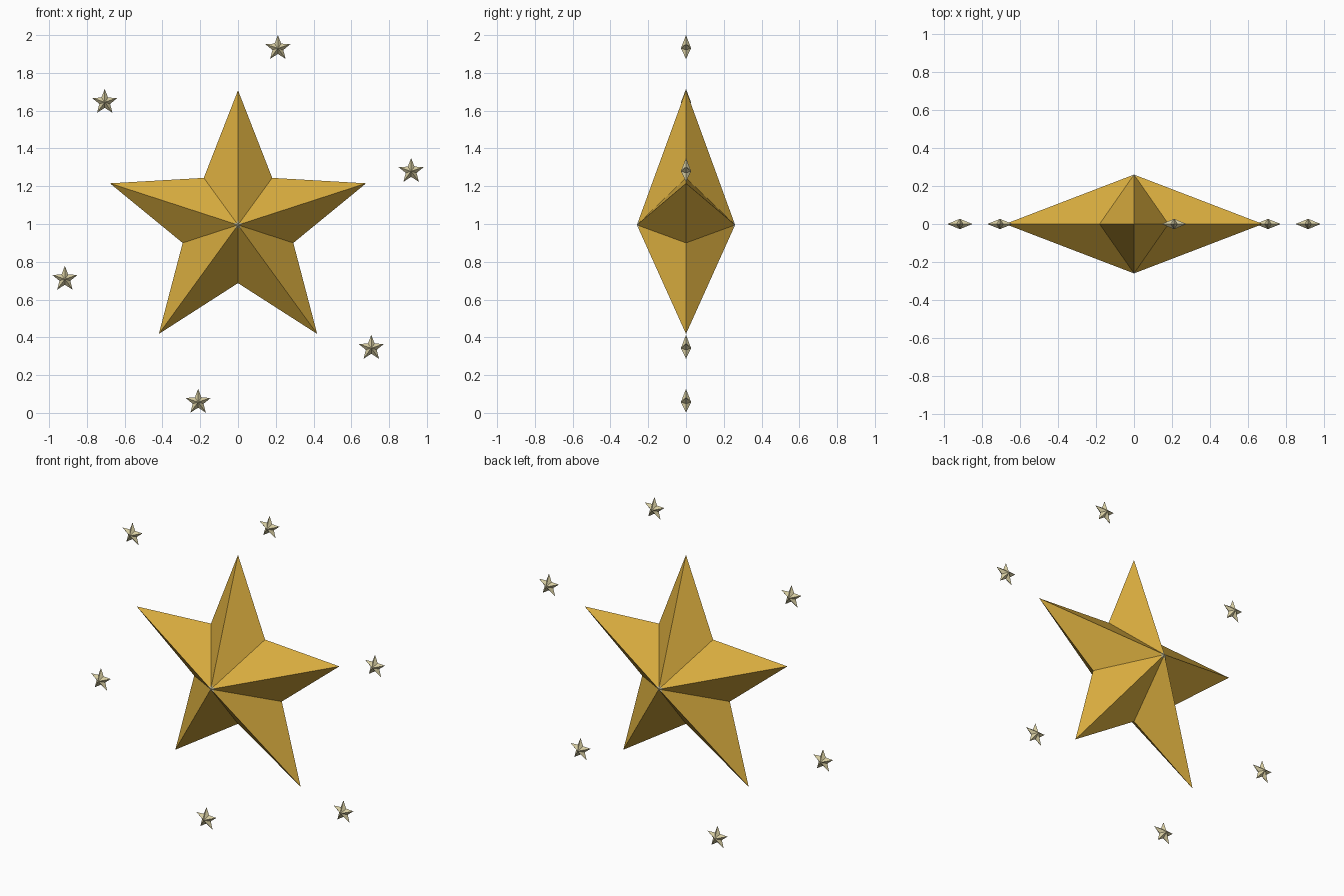
import bpy, bmesh
from math import sin, cos, pi, radians

cube = bpy.data.objects.get("Cube")
if cube:
    bpy.data.objects.remove(cube)


def material(name, color):
    mat = bpy.data.materials.new(name)
    mat.use_nodes = True
    mat.diffuse_color = (*color, 1)
    mat.node_tree.nodes["Principled BSDF"].inputs["Base Color"].default_value = (*color, 1)
    return mat


gold = material("gold", (0.70, 0.42, 0.05))
cream = material("pale cream", (0.68, 0.61, 0.36))
CENTER_Z = 0.995


def star(name, x, z, outer, inner, depth, mats, tip=None):
    """Faceted five-pointed star with a peak on the front and the back."""
    bm = bmesh.new()
    rim = []
    for i in range(10):
        r = inner if i % 2 else outer
        a = pi / 2 + i * pi / 5
        rim.append(bm.verts.new((r * cos(a), 0, r * sin(a))))
    for y in (-depth, depth):
        peak = bm.verts.new((0, y, 0))
        for a, b in zip(rim, rim[1:] + rim[:1]):
            bm.faces.new((a, b, peak))
    bmesh.ops.recalc_face_normals(bm, faces=bm.faces)
    # Pale glint on the very end of each peak
    if tip:
        for side in (-1, 1):
            bmesh.ops.bisect_plane(bm, geom=bm.verts[:] + bm.edges[:] + bm.faces[:],
                                   plane_co=(0, side * tip, 0), plane_no=(0, 1, 0))
        for f in bm.faces:
            if abs(f.calc_center_median().y) > tip:
                f.material_index = 1
    mesh = bpy.data.meshes.new(name)
    bm.to_mesh(mesh)
    bm.free()
    for m in mats:
        mesh.materials.append(m)
    obj = bpy.data.objects.new(name, mesh)
    obj.location = (x, 0, z)
    bpy.context.collection.objects.link(obj)


# Large central star
star("large_star", 0, CENTER_Z, 0.713, 0.308, 0.26, [gold, cream], tip=0.25)

# Ring of six small stars
for k in range(6):
    a = radians(17.3 + 60 * k)
    star(f"small_star_{k + 1}", 0.96 * cos(a), CENTER_Z - 0.001 + 0.96 * sin(a),
         0.07, 0.03, 0.027, [cream])
